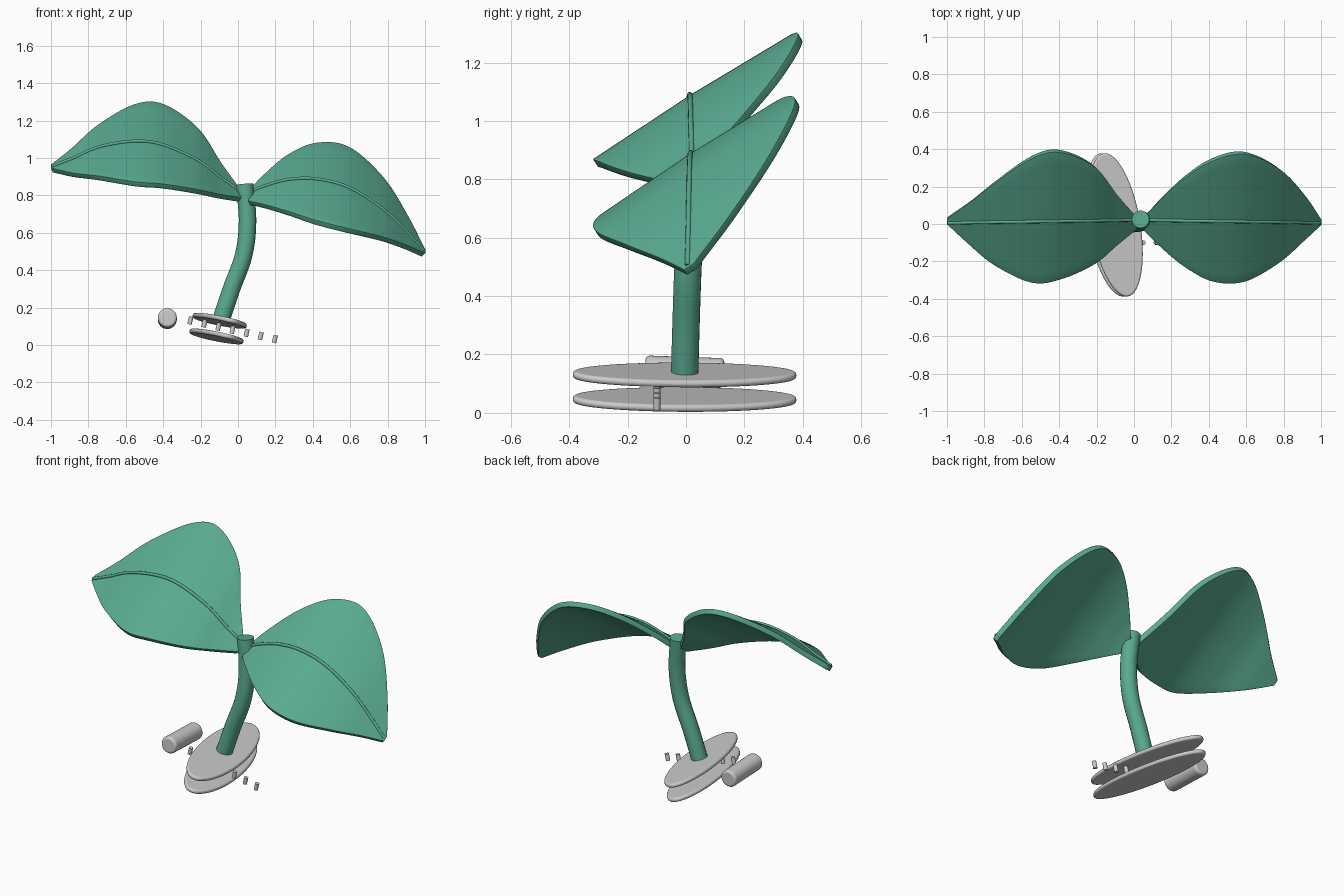
import bpy, bmesh, math
from mathutils import Matrix, Vector

if "Cube" in bpy.data.objects:
    bpy.data.objects.remove(bpy.data.objects["Cube"])

green = bpy.data.materials.new("leaf_green")
green.diffuse_color = (0.1, 0.4, 0.28, 1)
green.use_nodes = True
green.node_tree.nodes["Principled BSDF"].inputs["Base Color"].default_value = green.diffuse_color


def smooth(ob, angle=40):
    bpy.ops.object.select_all(action='DESELECT')
    ob.select_set(True)
    bpy.context.view_layer.objects.active = ob
    bpy.ops.object.shade_smooth_by_angle(angle=math.radians(angle))


def from_bmesh(name, bm, mat=None):
    bmesh.ops.recalc_face_normals(bm, faces=bm.faces)
    me = bpy.data.meshes.new(name)
    bm.to_mesh(me)
    bm.free()
    ob = bpy.data.objects.new(name, me)
    bpy.context.collection.objects.link(ob)
    if mat:
        me.materials.append(mat)
    return ob


def spline(pts, steps):
    """Catmull-Rom through tuples of any length."""
    p = [Vector(q) for q in pts]
    p = [2 * p[0] - p[1]] + p + [2 * p[-1] - p[-2]]
    out = []
    for i in range(1, len(p) - 2):
        a, b, c, d = p[i - 1:i + 3]
        for k in range(steps):
            t = k / steps
            out.append(0.5 * (2 * b + (c - a) * t + (2 * a - 5 * b + 4 * c - d) * t * t
                              + (3 * b - a - 3 * c + d) * t ** 3))
    return out + [p[-2]]


def tube(name, pts, radius, res=6):
    cu = bpy.data.curves.new(name, 'CURVE')
    cu.dimensions = '3D'
    cu.bevel_depth = radius
    cu.bevel_resolution = res
    cu.use_fill_caps = True
    sp = cu.splines.new('POLY')
    sp.points.add(len(pts) - 1)
    for q, v in zip(sp.points, pts):
        q.co = (*v, 1)
    cu.materials.append(green)
    ob = bpy.data.objects.new(name, cu)
    bpy.context.collection.objects.link(ob)
    bpy.ops.object.select_all(action='DESELECT')
    ob.select_set(True)
    bpy.context.view_layer.objects.active = ob
    bpy.ops.object.convert(target='MESH')
    ob = bpy.context.object
    smooth(ob)
    return ob


def bevel(ob, width, segments=4):
    m = ob.modifiers.new("round", 'BEVEL')
    m.width = width
    m.segments = segments
    m.limit_method = 'ANGLE'
    m.angle_limit = math.radians(50)


def leaf(name, stations, up, low):
    """stations: x, midrib z, back edge y, front edge y."""
    bm = bmesh.new()
    rows, rib = [], []
    path = spline(stations, 7)
    for i, (x, z, yb, yf) in enumerate(path):
        ym = 0.03 - 0.017 * i / (len(path) - 1)
        rib.append((x, ym - 0.008, z + 0.015))
        row = []
        for k in range(-6, 7):
            dy = (yb - ym) * k / 6 if k > 0 else (ym - yf) * k / 6
            row.append(bm.verts.new((x, ym + dy, z + dy * (up if k > 0 else low))))
        rows.append(row)
    for r, s in zip(rows, rows[1:]):
        for k in range(12):
            bm.faces.new((r[k], r[k + 1], s[k + 1], s[k]))
    ob = from_bmesh(name, bm, green)
    smooth(ob)
    m = ob.modifiers.new("thickness", 'SOLIDIFY')
    m.thickness = 0.03
    m.offset = 0
    bevel(ob, 0.012, 3)
    tube(name + "_midrib", rib, 0.009, 3)


def cylinder(name, radius, depth, matrix, round_width, segs=32):
    bm = bmesh.new()
    rx, ry = radius
    bmesh.ops.create_cone(bm, cap_ends=True, segments=segs, radius1=1, radius2=1, depth=depth,
                          matrix=Matrix.Diagonal((rx, ry, 1, 1)))
    bmesh.ops.transform(bm, matrix=matrix, verts=bm.verts)
    ob = from_bmesh(name, bm)
    smooth(ob)
    if round_width:
        bevel(ob, round_width)
    return ob


# Leaves with raised midribs
leaf("left_leaf", [(0.01, .81, .04, -.02), (-.1, .885, .165, -.11), (-.22, .975, .315, -.21),
                   (-.4, 1.055, .39, -.29), (-.55, 1.075, .355, -.305), (-.74, 1.045, .225, -.215),
                   (-.88, .985, .115, -.1), (-.995, .94, .035, .005)], 0.6, 0.66)
leaf("right_leaf", [(.06, .80, .045, -.03), (.14, .835, .13, -.11), (.27, .87, .25, -.22),
                    (.42, .873, .345, -.3), (.59, .828, .38, -.3), (.77, .715, .3, -.2),
                    (.9, .59, .165, -.085), (.992, .49, .03, .0)], 0.61, 0.68)

# Curved stem
stem = tube("stem", spline([(-.095, -.005, .12), (-.035, 0, .3), (.03, .006, .48), (.051, .015, .66),
                            (.035, .025, .86)], 8), 0.047, 8)
bevel(stem, 0.008)

# Two tilted oval base plates
tilt = Matrix.Rotation(math.radians(9.6), 4, 'Z') @ Matrix.Rotation(math.radians(14), 4, 'Y')
for name, x, z in (("upper_plate", -.098, .13), ("lower_plate", -.115, .046)):
    cylinder(name, (.135, .388), .025, Matrix.Translation((x, -.005, z)) @ tilt, 0.011, 64)

# Row of small pegs
for i in range(7):
    place = Matrix.Translation((-.255 + .0753 * i, -.1, .131 - .0165 * i))
    cylinder(f"peg_{i + 1}", (.012, .012), .042,
             place @ Matrix.Rotation(math.radians(13), 4, 'Y'), 0, 20)

# Side roller lying front to back
cylinder("roller", (.051, .051), .27, Matrix.Translation((-.378, -.005, .141))
         @ Matrix.Rotation(math.radians(88), 4, 'X'), 0.014)
